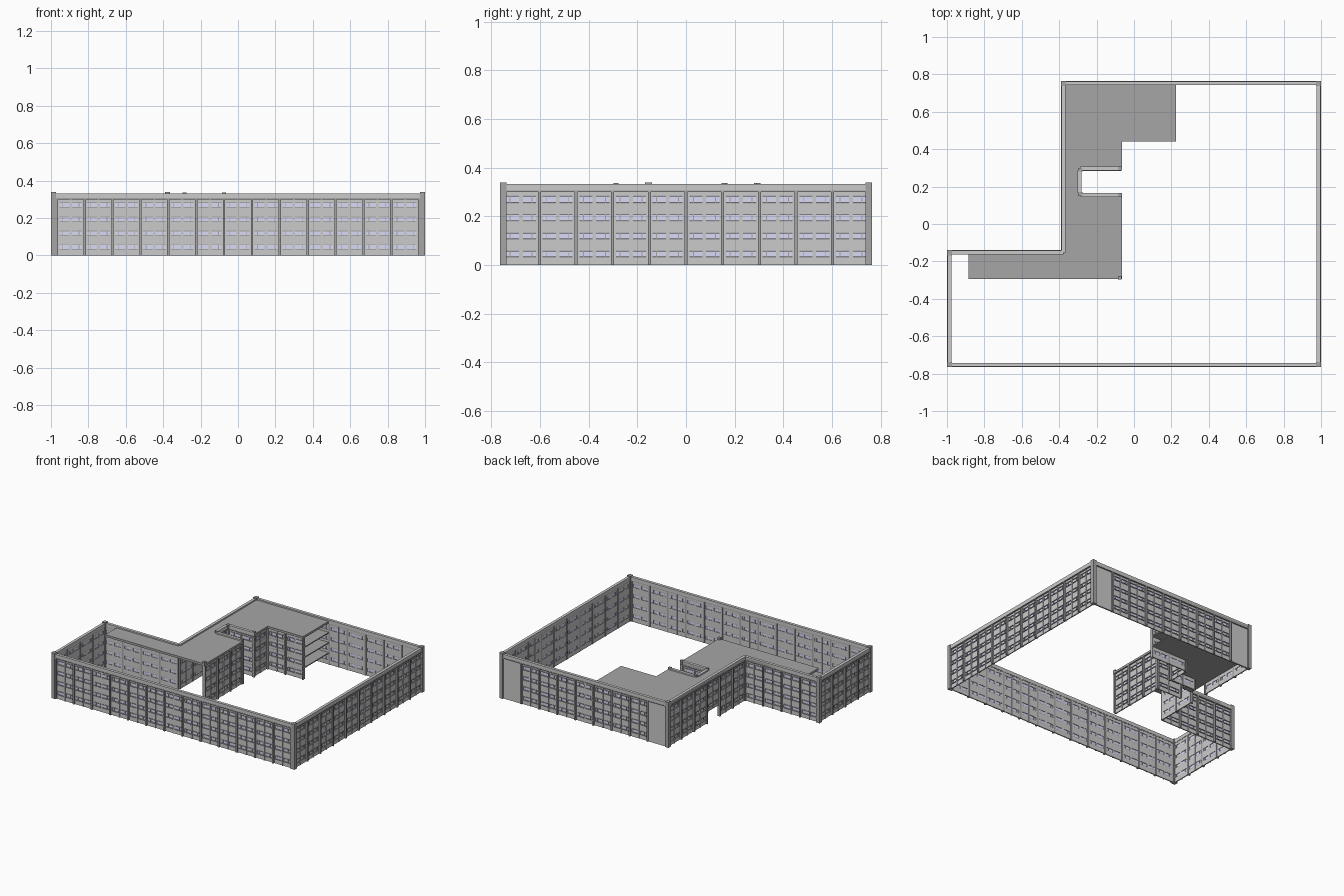
import bpy, bmesh
from mathutils import Vector

if "Cube" in bpy.data.objects:
    bpy.data.objects.remove(bpy.data.objects["Cube"])


def material(name, rgb):
    m = bpy.data.materials.new(name)
    m.diffuse_color = (*rgb, 1)
    m.use_nodes = True
    m.node_tree.nodes["Principled BSDF"].inputs["Base Color"].default_value = m.diffuse_color
    return m


PANEL = material("concrete", (0.62, 0.62, 0.62))
TRIM = material("dark_trim", (0.38, 0.38, 0.38))
GLASS = material("lavender_glass", (0.70, 0.70, 0.92))

ROWS = [(0.031, 0.058), (0.105, 0.132), (0.180, 0.207), (0.255, 0.284)]
WALL_TOP = 0.306
TOP = 0.332


def finish(name, bm, mats):
    me = bpy.data.meshes.new(name)
    bm.to_mesh(me)
    bm.free()
    for m in mats:
        me.materials.append(m)
    ob = bpy.data.objects.new(name, me)
    bpy.context.collection.objects.link(ob)
    return ob


def add_box(bm, origin, along, out, s, d, z, mat=0):
    """Box with ranges s (along the wall), d (outwards) and z (up)."""
    v = [bm.verts.new(origin + along * a + out * b + Vector((0, 0, c)))
         for c in z for b in d for a in s]
    for f in ((0, 2, 3, 1), (4, 5, 7, 6), (0, 1, 5, 4),
              (2, 6, 7, 3), (0, 4, 6, 2), (1, 3, 7, 5)):
        bm.faces.new([v[i] for i in f]).material_index = mat


def wall(name, p0, p1, bays, blank=0.0, parapet=True, passage=None):
    """Facade from p0 to p1, facing right of travel; passage = bay open at ground."""
    o = Vector((*p0, 0))
    run = Vector((*p1, 0)) - o
    length = run.length
    along = run.normalized()
    out = Vector((along.y, -along.x, 0))
    bm = bmesh.new()

    def box(s0, s1, d0, d1, z0, z1, mat=0):
        add_box(bm, o, along, out, (s0, s1), (d0, d1), (z0, z1), mat)

    # Plain end panels
    if blank:
        box(0, blank, -0.008, 0.003, 0, WALL_TOP)
        box(length - blank, length, -0.008, 0.003, 0, WALL_TOP)
    w = (length - 2 * blank) / bays

    for b in range(bays):
        s = blank + b * w
        base = 0.09 if b == passage else 0
        rows = ROWS[1:] if b == passage else ROWS
        # Spandrel strips between window rows
        edges = [base] + [z for r in rows for z in r] + [WALL_TOP]
        for z0, z1 in zip(edges[::2], edges[1::2]):
            box(s, s + w, -0.008, 0, z0, z1)
        # Thin fin in the middle of the bay
        box(s + w * 0.48, s + w * 0.52, -0.009, 0.005, base, WALL_TOP)
        for z0, z1 in rows:
            # Piers beside the windows
            for a, c in ((0, 0.09), (0.45, 0.55), (0.91, 1)):
                box(s + w * a, s + w * c, -0.008, 0, z0, z1)
            for a, c, m in ((0.09, 0.45, 0.20), (0.55, 0.91, 0.80)):
                # Glass, mullion, lintel and sill
                box(s + w * a, s + w * c, -0.005, -0.003, z0, z1, 2)
                box(s + w * (m - 0.012), s + w * (m + 0.012), -0.008, 0.001, z0, z1, 1)
                box(s + w * a, s + w * c, -0.008, 0.004, z1 - 0.003, z1 + 0.001, 1)
                box(s + w * a, s + w * c, -0.008, 0.005, z0 - 0.002, z0 + 0.003, 1)

    # Pilasters at the bay lines
    for b in range(bays + 1):
        s = blank + b * w
        low = 0.09 if passage is not None and bays == 1 else 0
        box(max(0, s - 0.006), min(length, s + 0.006), -0.011, 0.011, low, WALL_TOP, 1)
    # Parapet and the ledge below it
    if parapet:
        box(0, length, -0.011, 0.010, WALL_TOP, TOP)
        box(0, length, -0.009, 0.012, WALL_TOP - 0.006, WALL_TOP, 1)
    return finish(name, bm, (PANEL, TRIM, GLASS))


def slab(name, outline, z0, z1):
    bm = bmesh.new()
    f = bm.faces.new([bm.verts.new((x, y, z0)) for x, y in outline])
    r = bmesh.ops.extrude_face_region(bm, geom=[f])
    bmesh.ops.translate(bm, vec=(0, 0, z1 - z0),
                        verts=[v for v in r["geom"] if isinstance(v, bmesh.types.BMVert)])
    bmesh.ops.recalc_face_normals(bm, faces=bm.faces)
    return finish(name, bm, (TRIM,))


def post(name, x, y, size, z0, z1=0.338):
    bm = bmesh.new()
    h = size / 2
    add_box(bm, Vector((x, y, 0)), Vector((1, 0, 0)), Vector((0, 1, 0)), (-h, h), (-h, h), (z0, z1))
    return finish(name, bm, (TRIM,))


# Outer facades, anticlockwise
wall("front_facade", (-0.987, -0.753), (0.987, -0.753), 13, 0.018)
wall("right_facade", (0.987, -0.753), (0.987, 0.753), 10)
wall("back_facade", (0.987, 0.753), (-0.378, 0.753), 7, 0.162)
wall("upper_left_facade", (-0.378, 0.753), (-0.378, -0.152), 6, passage=3)
wall("wing_back_facade", (-0.378, -0.152), (-0.987, -0.152), 4)
wall("lower_left_facade", (-0.987, -0.152), (-0.987, -0.753), 4)

# Courtyard facades
wall("courtyard_spine_south", (-0.076, -0.29), (-0.076, 0.165), 3, parapet=False)
wall("recess_south", (-0.07, 0.155), (-0.285, 0.155), 1)
wall("recess_end", (-0.292, 0.165), (-0.292, 0.287), 1, passage=0)
wall("recess_north", (-0.285, 0.296), (-0.07, 0.296), 1)
wall("courtyard_spine_north", (-0.076, 0.287), (-0.076, 0.45), 1, parapet=False)
wall("courtyard_north", (-0.07, 0.452), (0.225, 0.452), 2, parapet=False)

# Corner posts and parapet caps
for i, (x, y) in enumerate([(-0.986, -0.751), (0.986, -0.751), (0.986, 0.751),
                            (-0.377, 0.751), (-0.986, -0.154)]):
    post(f"corner_post_{i}", x, y, 0.028, 0)
for i, (x, y) in enumerate([(-0.075, 0.297), (-0.075, 0.156), (-0.076, -0.287),
                            (-0.286, 0.29), (-0.286, 0.16)]):
    post(f"parapet_cap_{i}", x, y, 0.02, 0.306, 0.336)

# Roof over the spine, north block and wing
slab("roof", [(-0.388, 0.763), (0.225, 0.763), (0.225, 0.442), (-0.065, 0.442),
              (-0.065, 0.287), (-0.283, 0.287), (-0.283, 0.165), (-0.065, 0.165),
              (-0.065, -0.295), (-0.885, -0.295), (-0.885, -0.142), (-0.388, -0.142)],
     0.306, 0.322)

# Floor slabs of the north block, and the passage ceiling
north = [(-0.375, 0.75), (0.225, 0.75), (0.225, 0.452), (-0.076, 0.452),
         (-0.076, 0.296), (-0.375, 0.296)]
for i, z in enumerate((0.08, 0.156, 0.231)):
    slab(f"floor_slab_{i}", north, z, z + 0.008)
slab("passage_ceiling", [(-0.375, 0.296), (-0.375, 0.155), (-0.292, 0.155), (-0.292, 0.296)],
     0.08, 0.088)
